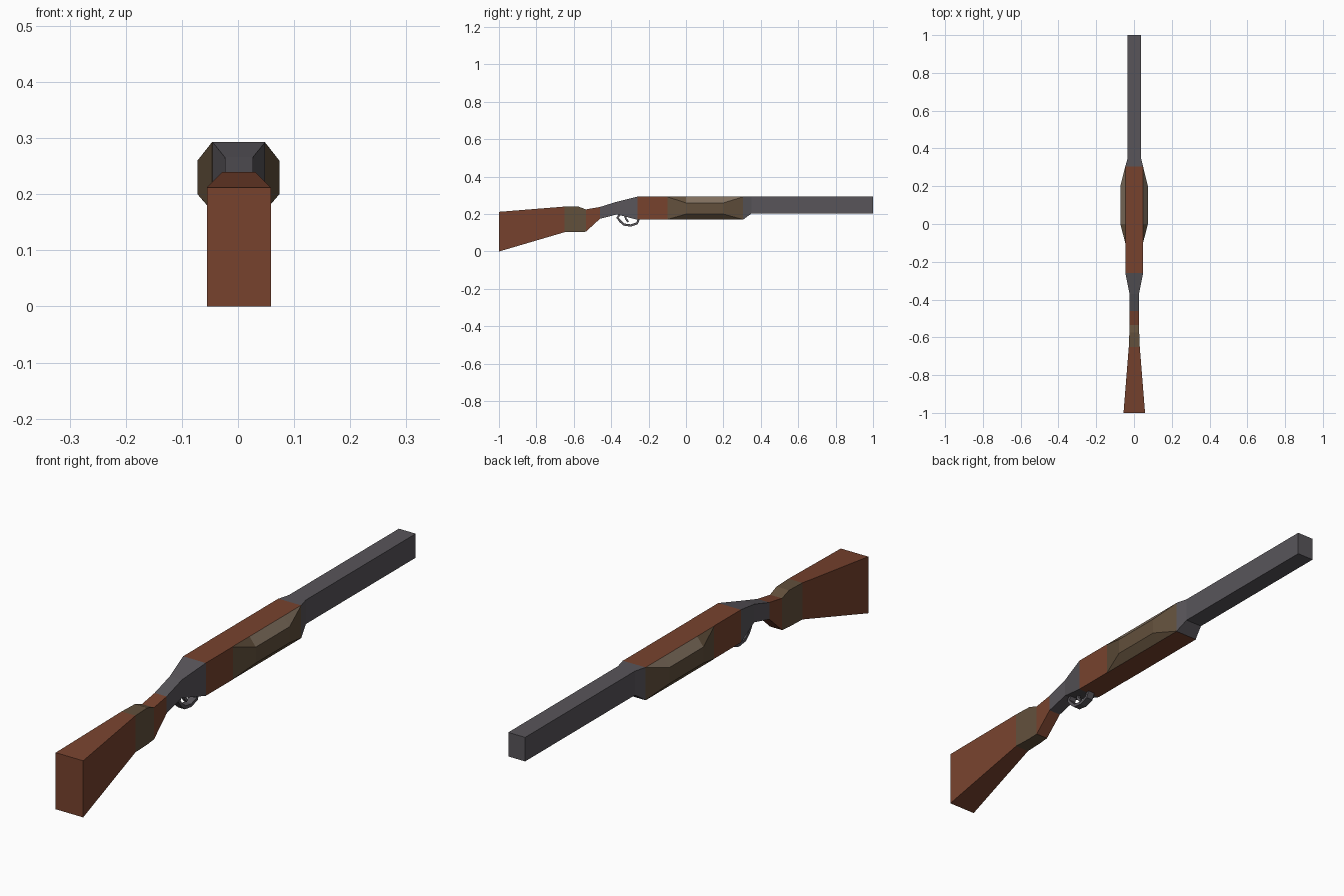
import bpy, bmesh
from mathutils import Vector

if "Cube" in bpy.data.objects:
    bpy.data.objects.remove(bpy.data.objects["Cube"])


def material(name, rgb):
    m = bpy.data.materials.new(name)
    m.diffuse_color = (*rgb, 1)
    m.use_nodes = True
    m.node_tree.nodes["Principled BSDF"].inputs["Base Color"].default_value = m.diffuse_color
    return m


WOOD = material("red_brown_wood", (0.185, 0.055, 0.027))
METAL = material("gun_grey", (0.098, 0.091, 0.102))
GRIP = material("olive_brown", (0.122, 0.080, 0.045))
WORN = material("worn_tan", (0.215, 0.160, 0.112))
DX = 0.0015


def loft(name, rings, mats, rule=None, closed=False):
    """Skin a list of equal point rings; rule(face) gives a material index."""
    bm = bmesh.new()
    vs = [[bm.verts.new(p) for p in ring] for ring in rings]
    n = len(vs[0])
    pairs = list(zip(vs, vs[1:]))
    if closed:
        pairs.append((vs[-1], vs[0]))
    for a, b in pairs:
        for i in range(n):
            j = (i + 1) % n
            bm.faces.new((a[i], a[j], b[j], b[i]))
    if not closed:
        bm.faces.new(vs[0])
        bm.faces.new(vs[-1])
    bmesh.ops.recalc_face_normals(bm, faces=bm.faces[:])
    bm.normal_update()
    if rule:
        for f in bm.faces:
            f.material_index = rule(f)
    me = bpy.data.meshes.new(name)
    bm.to_mesh(me)
    bm.free()
    for m in mats:
        me.materials.append(m)
    ob = bpy.data.objects.new(name, me)
    bpy.context.collection.objects.link(ob)
    return ob


def box_ring(y, w, lo, hi):
    return [(DX - w, y, lo), (DX + w, y, lo), (DX + w, y, hi), (DX - w, y, hi)]


def box_loft(name, sections, mat):
    return loft(name, [box_ring(*s) for s in sections], [mat])


# Stock, grip band and wrist: (y, half width, bottom, top)
box_loft("butt_stock", [(-1, 0.057, 0, 0.212), (-0.65, 0.029, 0.103, 0.24)], WOOD)
box_loft("grip_band", [(-0.65, 0.029, 0.103, 0.24), (-0.575, 0.026, 0.103, 0.24),
                       (-0.535, 0.025, 0.106, 0.225)], GRIP)
box_loft("wrist", [(-0.535, 0.025, 0.106, 0.225), (-0.46, 0.025, 0.175, 0.238)], WOOD)

# Metal receiver neck, wooden receiver, barrel
box_loft("receiver_neck", [(-0.46, 0.025, 0.175, 0.238), (-0.37, 0.025, 0.198, 0.266),
                           (-0.26, 0.047, 0.17, 0.293)], METAL)
box_loft("receiver", [(-0.26, 0.047, 0.17, 0.293), (-0.10, 0.047, 0.17, 0.293)], WOOD)
box_loft("barrel", [(0.305, 0.047, 0.17, 0.293), (0.35, 0.035, 0.203, 0.293),
                    (1, 0.035, 0.203, 0.293)], METAL)


# Forend with bulging sides
def forend_ring(y, w, lo, hi):
    side = [(0.047, 0.17), (w, lo), (w, hi), (0.047, 0.293)]
    return ([(DX / 2 + x, y, z) for x, z in side] +
            [(DX / 2 - x, y, z) for x, z in reversed(side)])


def forend_colour(f):
    if abs(f.normal.z) > 0.95:
        return 0
    c = f.calc_center_median()
    return 2 if f.normal.z > 0.2 and c.y > 0.03 else 1


loft("forend", [forend_ring(*s) for s in (
    (-0.10, 0.0471, 0.171, 0.292), (0.0, 0.073, 0.20, 0.260),
    (0.20, 0.073, 0.20, 0.260), (0.305, 0.0471, 0.171, 0.292))],
    [WOOD, GRIP, WORN], forend_colour)


# Trigger guard and trigger: flat strips following a side path
def strip(name, path, half_width, thick):
    rings = []
    for i, (y, z) in enumerate(path):
        a, b = path[max(i - 1, 0)], path[min(i + 1, len(path) - 1)]
        t = Vector((b[0] - a[0], b[1] - a[1])).normalized()
        ny, nz = -t.y * thick / 2, t.x * thick / 2
        rings.append([(x, y + s * ny, z + s * nz) for x, s in (
            (-half_width, -1), (half_width, -1), (half_width, 1), (-half_width, 1))])
    loft(name, rings, [METAL])


strip("trigger_guard", [(-0.352, 0.205), (-0.366, 0.180), (-0.352, 0.162), (-0.332, 0.144),
                        (-0.295, 0.139), (-0.262, 0.150), (-0.252, 0.175)], 0.014, 0.012)
strip("trigger", [(-0.325, 0.195), (-0.322, 0.175), (-0.308, 0.158)], 0.006, 0.010)
